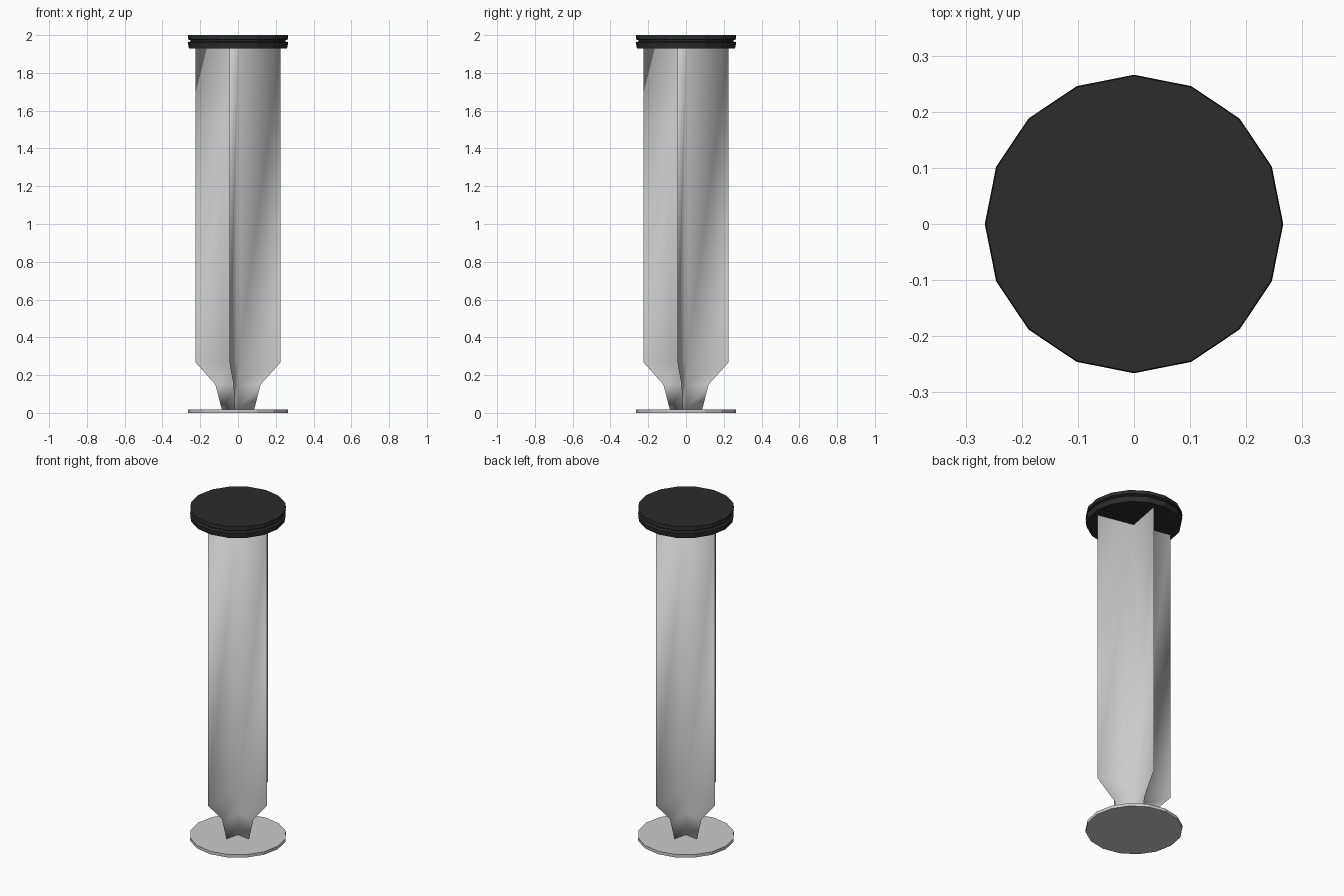
import bpy, bmesh, math

if "Cube" in bpy.data.objects:
    bpy.data.objects.remove(bpy.data.objects["Cube"])

SIDES = 16


def finish(bm, name):
    bmesh.ops.recalc_face_normals(bm, faces=bm.faces[:])
    mesh = bpy.data.meshes.new(name)
    bm.to_mesh(mesh)
    bm.free()
    obj = bpy.data.objects.new(name, mesh)
    bpy.context.collection.objects.link(obj)
    return obj


def loft(name, rings):
    """Closed skin through a stack of equal-sized rings of (x, y, z) points."""
    bm = bmesh.new()
    loops = [[bm.verts.new(p) for p in ring] for ring in rings]
    n = len(loops[0])
    for a, b in zip(loops, loops[1:]):
        for i in range(n):
            j = (i + 1) % n
            bm.faces.new((a[i], a[j], b[j], b[i]))
    bm.faces.new(loops[0][::-1])
    bm.faces.new(loops[-1])
    return finish(bm, name)


def circle(r, z):
    return [(r * math.cos(math.tau * i / SIDES), r * math.sin(math.tau * i / SIDES), z)
            for i in range(SIDES)]


def star(r, z, core=0.003, twist=math.radians(-11.3)):
    """Four razor-thin blades meeting at the axis."""
    pts = []
    for i in range(8):
        a = twist + i * math.pi / 4
        d = core if i % 2 else r
        pts.append((d * math.cos(a), d * math.sin(a), z))
    return pts


# thumb plate at the bottom
loft("thumb_plate", [circle(0.266, 0.0), circle(0.266, 0.018)])

# four-bladed stem, tapering near the plate
stem = loft("cross_stem", [star(0.087, 0.017), star(0.122, 0.15),
                           star(0.229, 0.267), star(0.229, 1.932)])
bpy.context.view_layer.objects.active = stem
stem.select_set(True)
bpy.ops.object.shade_smooth_by_angle(angle=math.radians(120))

# dark grooved rubber seal on top
seal = loft("rubber_seal", [circle(r, z) for r, z in (
    (0.26, 1.93), (0.266, 1.962), (0.252, 1.967), (0.252, 1.973),
    (0.266, 1.978), (0.264, 2.0))])
rubber = bpy.data.materials.new("black_rubber")
rubber.diffuse_color = (0.025, 0.025, 0.025, 1)
rubber.use_nodes = True
rubber.node_tree.nodes["Principled BSDF"].inputs["Base Color"].default_value = rubber.diffuse_color
seal.data.materials.append(rubber)
